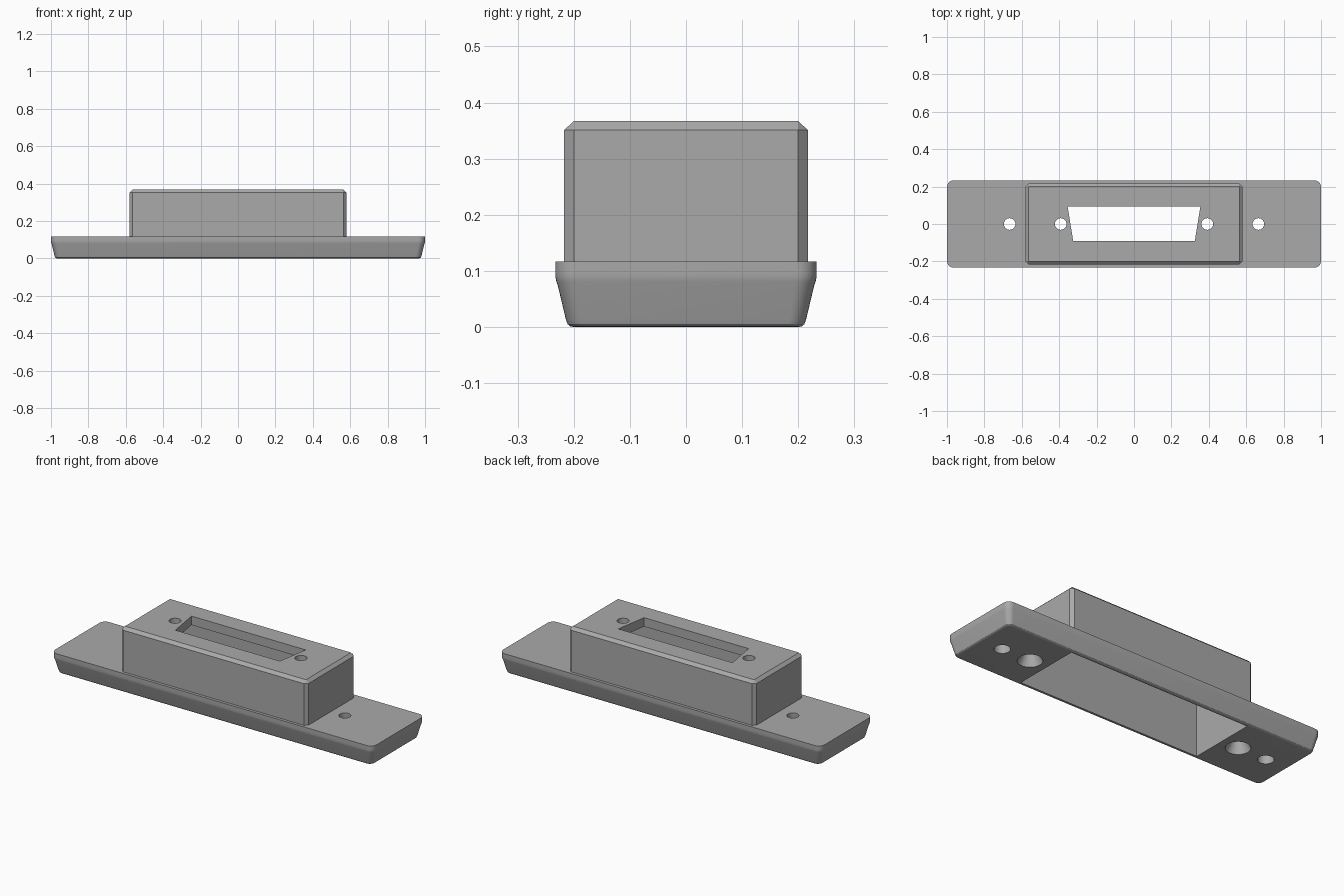
import bpy, bmesh, math

if "Cube" in bpy.data.objects:
    bpy.data.objects.remove(bpy.data.objects["Cube"])


def loft(name, rings):
    """Closed solid through matching rings of points, bottom to top."""
    bm = bmesh.new()
    loops = [[bm.verts.new(p) for p in ring] for ring in rings]
    for a, b in zip(loops, loops[1:]):
        for i in range(len(a)):
            j = (i + 1) % len(a)
            bm.faces.new((a[i], a[j], b[j], b[i]))
    bm.faces.new(loops[0][::-1])
    bm.faces.new(loops[-1])
    bmesh.ops.recalc_face_normals(bm, faces=bm.faces)
    mesh = bpy.data.meshes.new(name)
    bm.to_mesh(mesh)
    bm.free()
    ob = bpy.data.objects.new(name, mesh)
    bpy.context.collection.objects.link(ob)
    return ob


def rounded_rect(hx, hy, r, z, n):
    """Rectangle ring; n = 1 gives a chamfered corner, more gives a round one."""
    pts = []
    for q, (sx, sy) in enumerate(((1, 1), (-1, 1), (-1, -1), (1, -1))):
        for k in range(n + 1):
            a = math.pi / 2 * (q + k / n)
            pts.append((sx * (hx - r) + r * math.cos(a), sy * (hy - r) + r * math.sin(a), z))
    return pts


def circle(x, y, r, z, n=32):
    return [(x + r * math.cos(2 * math.pi * i / n), y + r * math.sin(2 * math.pi * i / n), z)
            for i in range(n)]


def boolean(ob, tool, op):
    mod = ob.modifiers.new(op, 'BOOLEAN')
    mod.operation, mod.object, mod.solver = op, tool, 'EXACT'
    bpy.context.view_layer.objects.active = ob
    bpy.ops.object.modifier_apply(modifier=mod.name)
    bpy.data.objects.remove(tool)


# Flange: tapered sides with a rounded lower edge (inset, height)
profile = [(0.033, 0), (0.027, 0.001), (0.022, 0.005), (0.019, 0.013), (0.005, 0.072),
           (0.002, 0.081), (0.0005, 0.088), (0, 0.096), (0, 0.117)]
panel = loft("connector_panel",
             [rounded_rect(1 - d, 0.233 - d, 0.036 - 0.3 * d, z, 8) for d, z in profile])

# Raised housing with chamfered corners and top edge
c = 0.017
housing = loft("housing", [rounded_rect(0.58, 0.217, c, 0.06, 1),
                           rounded_rect(0.58, 0.217, c, 0.351, 1),
                           rounded_rect(0.58 - c, 0.217 - c, 0.001, 0.367, 1)])
boolean(panel, housing, 'UNION')

# Cavity open to the underside
rect = [(0.562, 0.192), (-0.562, 0.192), (-0.562, -0.192), (0.562, -0.192)]
boolean(panel, loft("cavity", [[(x, y, z) for x, y in rect] for z in (-0.1, 0.317)]), 'DIFFERENCE')

# Trapezoid connector window
trap = [(0.355, 0.094), (-0.355, 0.094), (-0.325, -0.092), (0.325, -0.092)]
boolean(panel, loft("window", [[(x, y, z) for x, y in trap] for z in (0.25, 0.45)]), 'DIFFERENCE')

for s in (-1, 1):
    # Connector screw hole, countersunk mounting hole, blind hole
    for x, steps in ((0.392, ((0.031, 0.25), (0.031, 0.45))),
                     (0.665, ((0.063, -0.05), (0.063, 0.004), (0.031, 0.06), (0.031, 0.2))),
                     (0.842, ((0.041, -0.05), (0.041, 0.08)))):
        boolean(panel, loft("hole", [circle(s * x, 0, r, z) for r, z in steps]), 'DIFFERENCE')

# Colour and shading
grey = bpy.data.materials.new("grey plastic")
grey.diffuse_color = (0.4, 0.4, 0.4, 1)
grey.use_nodes = True
grey.node_tree.nodes["Principled BSDF"].inputs["Base Color"].default_value = grey.diffuse_color
panel.data.materials.clear()
panel.data.materials.append(grey)
for p in panel.data.polygons:
    p.material_index = 0
bpy.ops.object.select_all(action='DESELECT')
panel.select_set(True)
bpy.context.view_layer.objects.active = panel
bpy.ops.object.shade_smooth_by_angle(angle=math.radians(30))
